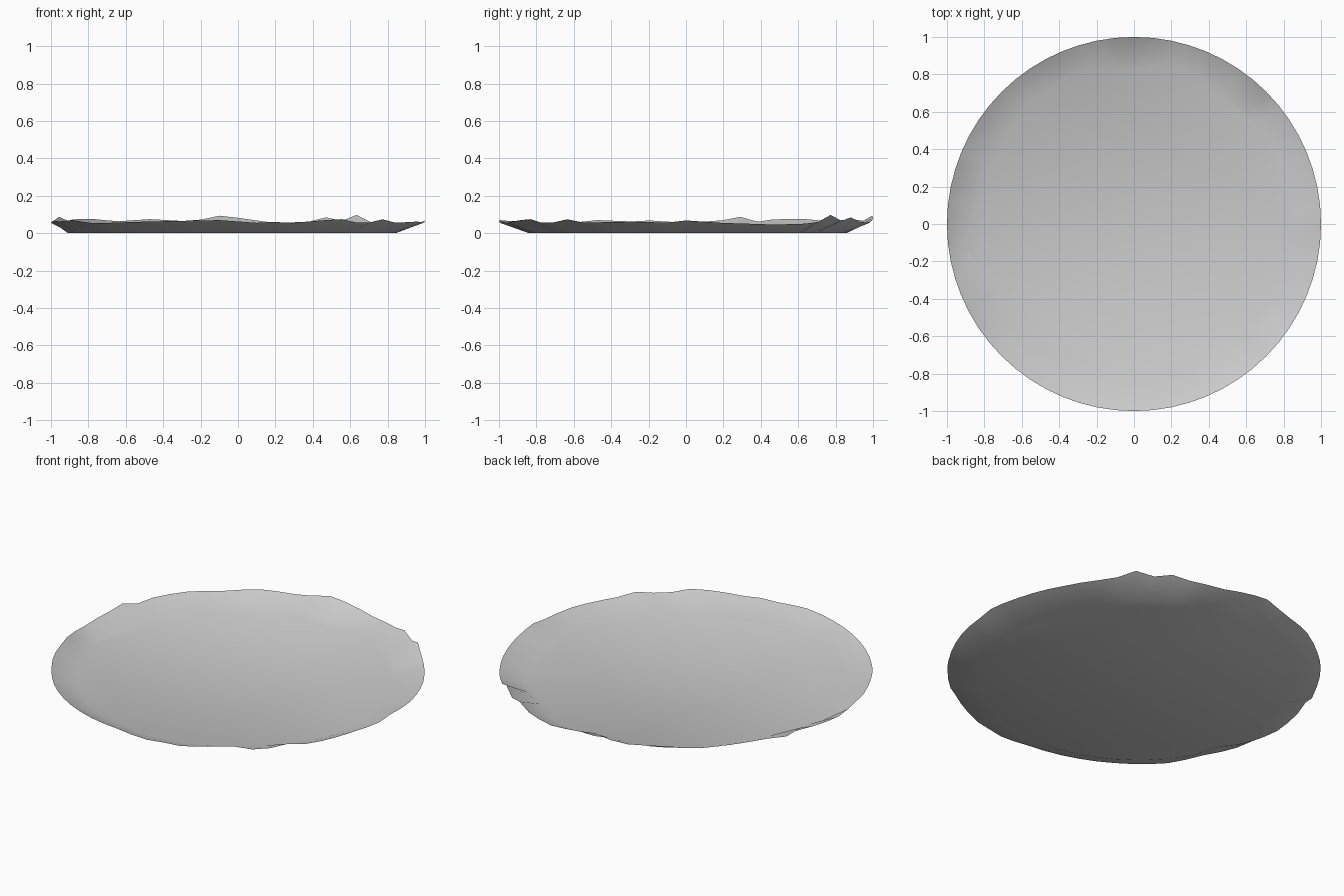
import bpy
import bmesh
from math import cos, sin, radians, tau

cube = bpy.data.objects.get("Cube")
if cube:
    bpy.data.objects.remove(cube, do_unlink=True)

SEGMENTS = 64

# Rim height keys: (angle in degrees from +x, height)
RIM = [(0, .068), (11, .055), (28, .046), (39, .05), (45, .06), (51, .1),
       (56, .065), (62, .085), (68, .06), (79, .055), (90, .082), (96, .094),
       (104, .062), (118, .075), (130, .063), (141, .076), (152, .074),
       (158, .06), (163, .088), (169, .068), (180, .055), (191, .068),
       (197, .062), (208, .07), (220, .052), (236, .06), (264, .07),
       (276, .055), (281, .06), (287, .055), (298, .07), (304, .075),
       (309, .056), (315, .058), (321, .075), (327, .056), (343, .062),
       (354, .056), (360, .068)]

# Radius of the flat base: (angle, radius)
BASE = [(0, .84), (45, .86), (57, .83), (63, .87), (90, .86), (98, .83),
        (110, .86), (150, .85), (159, .83), (164, .87), (176, .86),
        (184, .92), (194, .88), (199, .83), (206, .87), (270, .84),
        (303, .83), (345, .86), (360, .84)]


def sample(keys, angle):
    """Straight-line interpolation between angle keys."""
    for (a, u), (b, v) in zip(keys, keys[1:]):
        if a <= angle <= b:
            return u + (v - u) * (angle - a) / (b - a)
    return keys[-1][1]


# Plate: flat base disc with a thin crimped rim
bm = bmesh.new()
base_ring, rim_ring = [], []
for i in range(SEGMENTS):
    deg = 360 * i / SEGMENTS
    c, s = cos(radians(deg)), sin(radians(deg))
    r = sample(BASE, deg)
    base_ring.append(bm.verts.new((r * c, r * s, 0)))
    rim_ring.append(bm.verts.new((c, s, sample(RIM, deg))))
bm.faces.new(base_ring)
for i in range(SEGMENTS):
    j = (i + 1) % SEGMENTS
    bm.faces.new((base_ring[i], rim_ring[i], rim_ring[j], base_ring[j]))
for face in bm.faces:
    face.smooth = True

mesh = bpy.data.meshes.new("plate")
bm.to_mesh(mesh)
bm.free()
plate = bpy.data.objects.new("plate", mesh)
bpy.context.collection.objects.link(plate)

# Plain light grey
grey = bpy.data.materials.new("light grey")
grey.use_nodes = True
colour = (0.6, 0.6, 0.6, 1)
grey.diffuse_color = colour
grey.node_tree.nodes["Principled BSDF"].inputs["Base Color"].default_value = colour
mesh.materials.append(grey)
